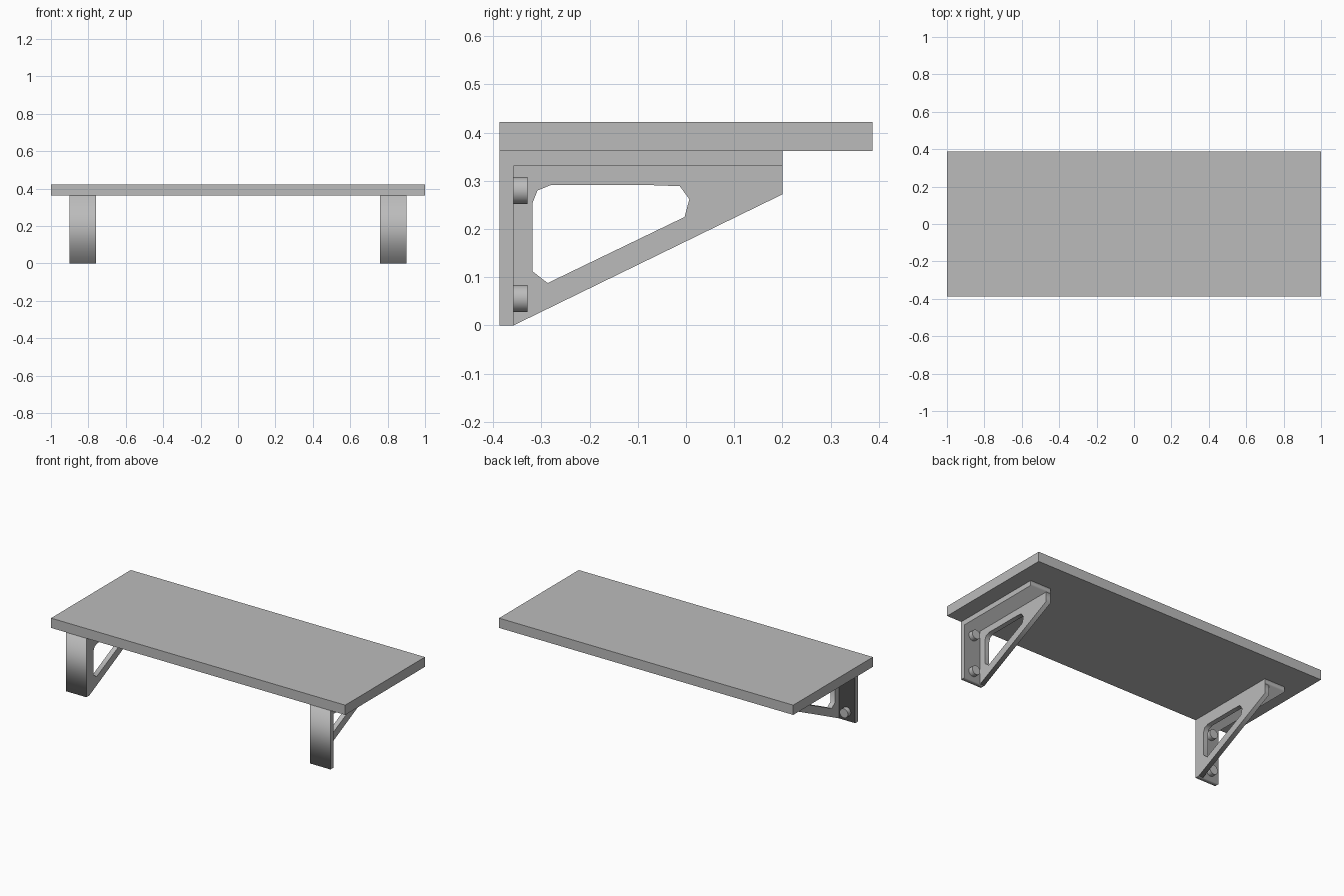
import bpy
from math import radians
from mathutils import Matrix

cube = bpy.data.objects.get("Cube")
if cube:
    bpy.data.objects.remove(cube, do_unlink=True)

# Single grey finish
grey = bpy.data.materials.new("plain_grey")
grey.use_nodes = True
colour = (0.5, 0.5, 0.5, 1)
grey.diffuse_color = colour
grey.node_tree.nodes["Principled BSDF"].inputs["Base Color"].default_value = colour


def box(name, low, high):
    centre = [(a + b) / 2 for a, b in zip(low, high)]
    bpy.ops.mesh.primitive_cube_add(size=1, location=centre)
    obj = bpy.context.object
    obj.name = name
    obj.scale = [b - a for a, b in zip(low, high)]
    bpy.ops.object.transform_apply(location=False, rotation=False, scale=True)
    obj.data.materials.append(grey)
    return obj


def side_profile(name, outlines, x0, x1):
    """Extrude (y, z) outlines along x; inner outlines become holes."""
    curve = bpy.data.curves.new(name, "CURVE")
    curve.dimensions = "2D"
    curve.fill_mode = "BOTH"
    curve.extrude = abs(x1 - x0) / 2
    for outline in outlines:
        spline = curve.splines.new("POLY")
        spline.points.add(len(outline) - 1)
        for point, (y, z) in zip(spline.points, outline):
            point.co = (y, z, 0, 1)
        spline.use_cyclic_u = True
    obj = bpy.data.objects.new(name, curve)
    bpy.context.collection.objects.link(obj)
    turn = Matrix(((0, 0, 1, 0), (1, 0, 0, 0), (0, 1, 0, 0), (0, 0, 0, 1)))
    obj.matrix_world = Matrix.Translation(((x0 + x1) / 2, 0, 0)) @ turn
    bpy.ops.object.select_all(action="DESELECT")
    obj.select_set(True)
    bpy.context.view_layer.objects.active = obj
    bpy.ops.object.convert(target="MESH")
    obj = bpy.context.object
    obj.data.materials.clear()
    obj.data.materials.append(grey)
    return obj


def screw(name, x, z):
    bpy.ops.mesh.primitive_cylinder_add(
        vertices=32, radius=0.028, depth=0.03,
        location=(x, -0.344, z), rotation=(radians(90), 0, 0))
    obj = bpy.context.object
    obj.name = name
    bpy.ops.object.shade_smooth_by_angle(angle=radians(30))
    obj.data.materials.append(grey)


# Shelf board
box("shelf_board", (-1, -0.387, 0.362), (1, 0.387, 0.422))

# Bracket outlines: angle plate, gusset and its rounded window
angle = [(-0.387, 0), (-0.358, 0), (-0.358, 0.331), (0.2, 0.331),
         (0.2, 0.362), (-0.387, 0.362)]
gusset = [(-0.358, 0), (0.2, 0.272), (0.2, 0.331), (-0.358, 0.331)]
window = [(-0.318, 0.255), (-0.308, 0.28), (-0.281, 0.291), (-0.07, 0.291),
          (-0.013, 0.289), (0.007, 0.262), (-0.003, 0.225),
          (-0.287, 0.088), (-0.318, 0.112)]

# Mirrored pair of brackets, gussets on the inner edges
for side, s in (("left", 1), ("right", -1)):
    side_profile(side + "_bracket_plate", [angle], s * 0.76, s * 0.9)
    side_profile(side + "_bracket_gusset", [gusset, window], s * 0.76, s * 0.79)
    screw(side + "_upper_screw", s * 0.842, 0.28)
    screw(side + "_lower_screw", s * 0.842, 0.056)
